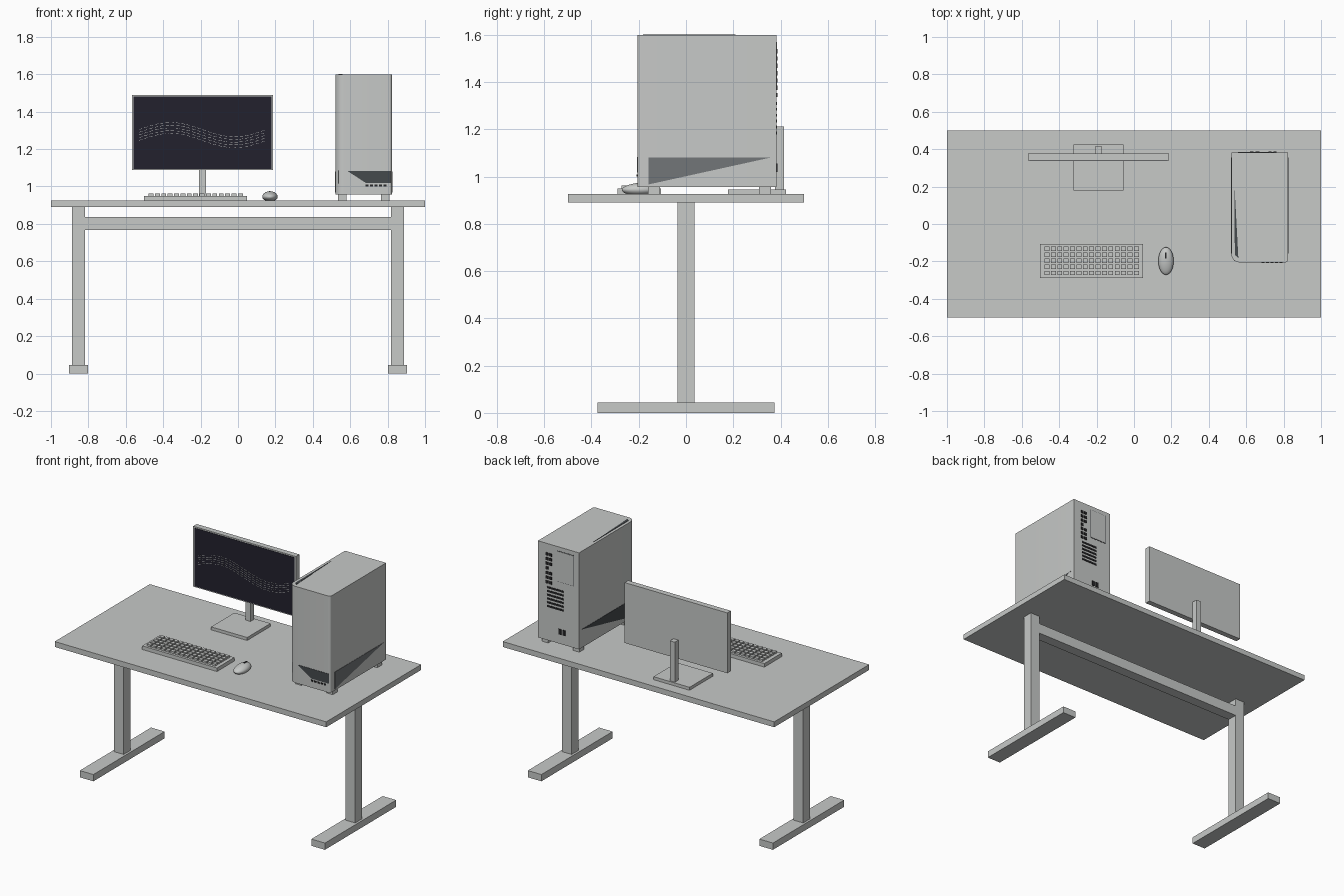
import bpy, bmesh, math
from mathutils import Vector

cube = bpy.data.objects.get("Cube")
if cube:
    bpy.data.objects.remove(cube, do_unlink=True)


def material(name, r, g, b):
    m = bpy.data.materials.new(name)
    m.use_nodes = True
    m.diffuse_color = (r, g, b, 1)
    m.node_tree.nodes["Principled BSDF"].inputs["Base Color"].default_value = (r, g, b, 1)
    return m


GREY = material("pale_grey", 0.57, 0.585, 0.575)
SCREEN = material("screen_navy", 0.016, 0.015, 0.026)
SHADE = material("vent_grey", 0.17, 0.18, 0.19)
DARK = material("vent_charcoal", 0.06, 0.067, 0.073)
BLACK = material("port_black", 0.02, 0.02, 0.022)


def finish(bm, name, mat):
    bmesh.ops.recalc_face_normals(bm, faces=bm.faces)
    mesh = bpy.data.meshes.new(name)
    bm.to_mesh(mesh)
    bm.free()
    mesh.materials.append(mat)
    ob = bpy.data.objects.new(name, mesh)
    bpy.context.collection.objects.link(ob)
    return ob


def add_box(bm, x, y, z):
    """Box from (low, high) pairs on each axis."""
    made = bmesh.ops.create_cube(bm, size=1)["verts"]
    for v in made:
        v.co = [lo + (c + 0.5) * (hi - lo) for c, (lo, hi) in zip(v.co, (x, y, z))]


def box(name, x, y, z, mat=GREY):
    bm = bmesh.new()
    add_box(bm, x, y, z)
    return finish(bm, name, mat)


def add_prism(bm, points, push):
    face = bm.faces.new([bm.verts.new(p) for p in points])
    out = bmesh.ops.extrude_face_region(bm, geom=[face])["geom"]
    for v in out:
        if isinstance(v, bmesh.types.BMVert):
            v.co += Vector(push)


def prism(name, points, push, mat=GREY):
    bm = bmesh.new()
    add_prism(bm, points, push)
    return finish(bm, name, mat)


def smooth(ob):
    bpy.ops.object.select_all(action="DESELECT")
    ob.select_set(True)
    bpy.context.view_layer.objects.active = ob
    bpy.ops.object.shade_smooth_by_angle(angle=math.radians(35))


# Desk
TOP = 0.926
box("desk_top", (-1, 1), (-0.5, 0.5), (0.89, TOP))
box("desk_crossbar", (-0.82, 0.82), (-0.035, 0.035), (0.768, 0.838))
for side, s in (("left", 1), ("right", -1)):
    c = 0.853 * s
    box(side + "_leg", (c - 0.035, c + 0.035), (-0.035, 0.035), (0.045, 0.89))
    box(side + "_foot", (c - 0.05, c + 0.05), (-0.375, 0.375), (0, 0.045))

# Monitor
box("monitor_base", (-0.323, -0.057), (0.178, 0.424), (TOP, 0.946))
box("monitor_column", (-0.208, -0.172), (0.377, 0.415), (0.946, 1.212))
box("monitor_case", (-0.568, 0.188), (0.34, 0.377), (1.087, 1.489))
box("monitor_screen", (-0.558, 0.178), (0.338, 0.342), (1.093, 1.481), SCREEN)

# Dashed waves on the screen
bm = bmesh.new()
STEPS, X0, LENGTH = 72, -0.53, 0.68


def wave(i, level):
    t = i / STEPS
    return X0 + LENGTH * t, 1.275 + 0.038 * math.sin(math.tau * t) + level


for row in range(5):
    for i in range(STEPS):
        if i % 3 == 2:
            continue
        (xa, za), (xb, zb) = (wave(k, (row - 2) * 0.0145) for k in (i, i + 1))
        h = 0.001
        add_prism(bm, [(xa, 0.338, za - h), (xb, 0.338, zb - h),
                       (xb, 0.338, zb + h), (xa, 0.338, za + h)], (0, -0.001, 0))
finish(bm, "screen_waves", GREY)

# Keyboard
box("keyboard_case", (-0.503, 0.048), (-0.29, -0.106), (TOP, 0.95))
bm = bmesh.new()
for col in range(15):
    for row in range(5):
        x, y = -0.465 + col * 0.0341, -0.262 + row * 0.0322
        add_box(bm, (x - 0.013, x + 0.013), (y - 0.012, y + 0.012), (0.949, 0.963))
finish(bm, "keyboard_keys", GREY)

# Mouse: egg shape, lower toward the front, flat underneath
bm = bmesh.new()
bmesh.ops.create_uvsphere(bm, u_segments=32, v_segments=18, radius=1)
for v in bm.verts:
    x, y, z = v.co
    height = 0.029 * (1 + 0.22 * y) if z > 0 else 0.026
    v.co = (0.171 + 0.041 * x, -0.198 + 0.074 * y, max(TOP, 0.945 + height * z))
smooth(finish(bm, "mouse_body", GREY))
box("mouse_wheel", (0.167, 0.175), (-0.185, -0.152), (0.965, 0.976), BLACK)

# Computer case: plan outline with rounded front corners
LEFT, RIGHT, FRONT, BACK, LOW, HIGH = 0.823, 0.52, -0.205, 0.383, 0.957, 1.6
outline = [(LEFT, BACK), (RIGHT, BACK)]
for cx, r, start in ((RIGHT + 0.045, 0.045, 180), (LEFT - 0.015, 0.015, 270)):
    for k in range(9):
        a = math.radians(start + k * 90 / 8)
        outline.append((cx + r * math.cos(a), FRONT + r + r * math.sin(a)))
smooth(prism("case_body", [(x, y, LOW) for x, y in outline], (0, 0, HIGH - LOW)))
for x in (0.557, 0.787):
    for y in (-0.135, 0.335):
        box("case_foot", (x - 0.023, x + 0.023), (y - 0.025, y + 0.025), (TOP, LOW))

# Tapered vents on both sides, the front and the top
for name, x, push, mat in (("left_vent", LEFT, 0.002, SHADE), ("right_vent", RIGHT, -0.002, DARK)):
    prism(name, [(x, -0.158, 1.08), (x, 0.355, 1.08), (x, -0.158, 0.967)], (push, 0, 0), mat)
prism("front_vent", [(x, FRONT, z) for x, z in
      ((0.585, 1.083), (0.815, 1.083), (0.815, 1.018), (0.685, 1.018))], (0, -0.002, 0), DARK)
prism("top_vent", [(0.537, 0.21, HIGH), (0.539, -0.165, HIGH), (0.558, -0.182, HIGH)],
      (0, 0, 0.002), DARK)
box("front_slit", (0.536, 0.54), (-0.197, -0.18), (1.015, 1.085), DARK)

# Front ports
bm = bmesh.new()
for i in range(5):
    x = 0.69 + i * 0.024
    add_box(bm, (x - 0.007, x + 0.007), (FRONT - 0.004, FRONT), (1.0, 1.01))
finish(bm, "front_ports", BLACK)

# Rear sockets, expansion slots, power inlet
bm = bmesh.new()
for i in range(7):
    z = 1.345 + i * 0.031
    for x in (0.727, 0.754):
        if (i, x) != (3, 0.727):
            add_box(bm, (x - 0.009, x + 0.009), (BACK, BACK + 0.005), (z - 0.009, z + 0.009))
for i in range(6):
    z = 1.185 + i * 0.025
    add_box(bm, (0.635, 0.755), (BACK, BACK + 0.003), (z - 0.006, z + 0.006))
for x in (0.63, 0.66):
    add_box(bm, (x - 0.01, x + 0.01), (BACK, BACK + 0.004), (1.02, 1.055))
finish(bm, "rear_ports", BLACK)

# Rear fan panel with a thin dark border
box("fan_border", (0.557, 0.683), (BACK, BACK + 0.001), (1.367, 1.573), DARK)
box("fan_panel", (0.56, 0.68), (BACK, BACK + 0.003), (1.37, 1.57))
